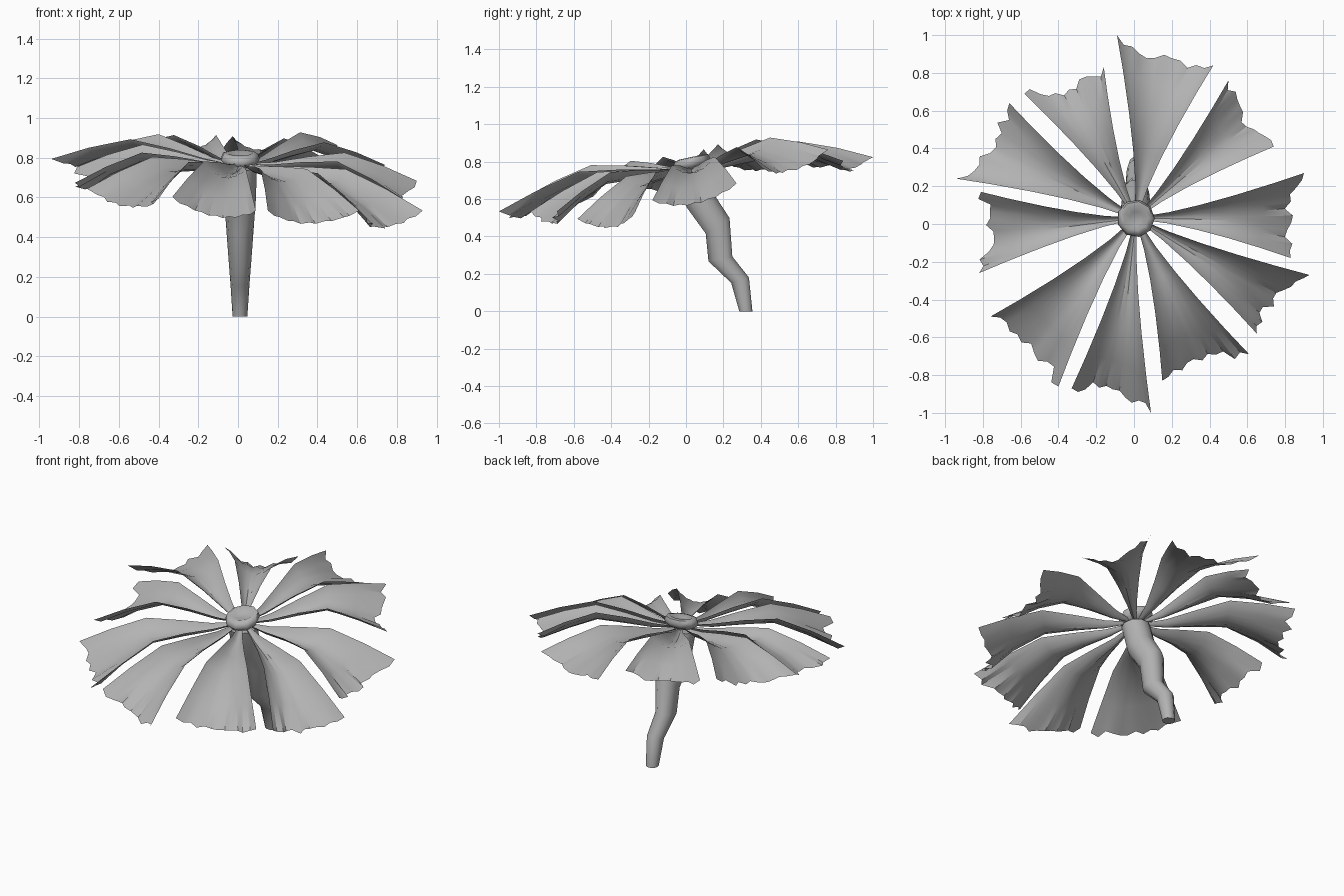
import bpy
import bmesh
import math
import random
from mathutils import Vector

random.seed(4)
cube = bpy.data.objects.get("Cube")
if cube:
    bpy.data.objects.remove(cube, do_unlink=True)

# One grey for the whole flower
grey = bpy.data.materials.new("plain_grey")
grey.use_nodes = True
colour = (0.45, 0.45, 0.45, 1)
grey.diffuse_color = colour
grey.node_tree.nodes["Principled BSDF"].inputs["Base Color"].default_value = colour

CENTRE = Vector((0.01, 0.03, 0.77))


def loft(name, rings, closed=False, angle=40):
    """Join rows of points with quads; closed rows become capped rings."""
    bm = bmesh.new()
    rows = [[bm.verts.new(p) for p in ring] for ring in rings]
    for low, high in zip(rows, rows[1:]):
        count = len(low)
        for j in range(count if closed else count - 1):
            k = (j + 1) % count
            bm.faces.new((low[j], low[k], high[k], high[j]))
    if closed:
        bm.faces.new(rows[0][::-1])
        bm.faces.new(rows[-1])
    mesh = bpy.data.meshes.new(name)
    bm.to_mesh(mesh)
    bm.free()
    mesh.materials.append(grey)
    obj = bpy.data.objects.new(name, mesh)
    bpy.context.collection.objects.link(obj)
    bpy.ops.object.select_all(action="DESELECT")
    obj.select_set(True)
    bpy.context.view_layer.objects.active = obj
    bpy.ops.object.shade_smooth_by_angle(angle=math.radians(angle))


# Petals: cupped, pleated strips that arch up, droop and end in a ragged edge
# Distance along petal, arch height, depth of the cupped middle
PROFILE = [(0, 0, 0.01), (0.15, 0.022, 0.03), (0.35, 0.068, 0.048),
           (0.57, 0.108, 0.06), (0.8, 0.06, 0.063), (1, 0, 0.06)]
COLUMNS = 12


def petal(name, tip_a, tip_b):
    a, b = Vector(tip_a), Vector(tip_b)
    middle, half = (a + b) / 2, (b - a) / 2
    outward = (middle - CENTRE).to_2d().normalized().to_3d()
    base = CENTRE + outward * 0.05
    jags = [random.uniform(-0.03, 0.03) for j in range(COLUMNS + 1)]
    jags[0] = jags[-1] = 0
    rows = []
    for t, arch, sag in PROFILE:
        row = []
        for j in range(COLUMNS + 1):
            s = 2 * j / COLUMNS - 1
            p = base.lerp(middle, t) + half * s * (0.05 + 0.95 * t ** 1.3)
            p.z += arch - sag * (1 - s * s) + 0.004 * t * (-1) ** j
            p -= outward * 0.05 * (1 - s * s) * t ** 3
            if t == 1:
                p += outward * jags[j]
            row.append(p)
        rows.append(row)
    loft(name, rows, angle=35)


TIPS = [
    ((-0.09, 1.0, 0.82), (0.42, 0.84, 0.80)),
    ((0.50, 0.76, 0.86), (0.74, 0.41, 0.76)),
    ((0.90, 0.27, 0.68), (0.83, -0.18, 0.59)),
    ((0.93, -0.27, 0.53), (0.65, -0.58, 0.49)),
    ((0.61, -0.69, 0.53), (0.15, -0.83, 0.53)),
    ((0.09, -1.0, 0.53), (-0.33, -0.87, 0.60)),
    ((-0.40, -0.86, 0.59), (-0.76, -0.49, 0.64)),
    ((-0.82, -0.26, 0.67), (-0.81, 0.17, 0.75)),
    ((-0.94, 0.24, 0.79), (-0.66, 0.64, 0.84)),
    ((-0.58, 0.69, 0.83), (-0.16, 0.83, 0.83)),
]
for number, (tip_a, tip_b) in enumerate(TIPS, 1):
    petal(f"petal_{number}", tip_a, tip_b)


def ring(centre, rx, ry, slope, sides):
    """Horizontal ring of points, tilted so that it rises by slope towards +y."""
    points = []
    for k in range(sides):
        u = 2 * math.pi * k / sides
        y = ry * math.sin(u)
        points.append(centre + Vector((rx * math.cos(u), y, slope * y)))
    return points


# Flower centre: a flat, tilted button with a dimpled top
BUTTON = [(0.05, -0.015), (0.085, 0), (0.1, 0.025), (0.09, 0.05), (0.065, 0.055), (0.035, 0.04)]
loft("flower_centre",
     [ring(CENTRE + Vector((0, 0, h)), r, r, 0.22, 9) for r, h in BUTTON],
     closed=True, angle=60)

# Stem: a kinked, tapering tube; y, z, x radius, y radius, slope
STEM = [(0.32, 0, 0.037, 0.037, 0), (0.289, 0.166, 0.048, 0.05, 0.3),
        (0.184, 0.28, 0.057, 0.067, 0.2), (0.169, 0.457, 0.07, 0.067, 0.65),
        (0.077, 0.59, 0.08, 0.078, 0.45), (0.03, 0.745, 0.085, 0.08, 0.13)]
loft("stem",
     [ring(Vector((0.01, y, z)), rx, ry, slope, 10) for y, z, rx, ry, slope in STEM],
     closed=True, angle=60)
